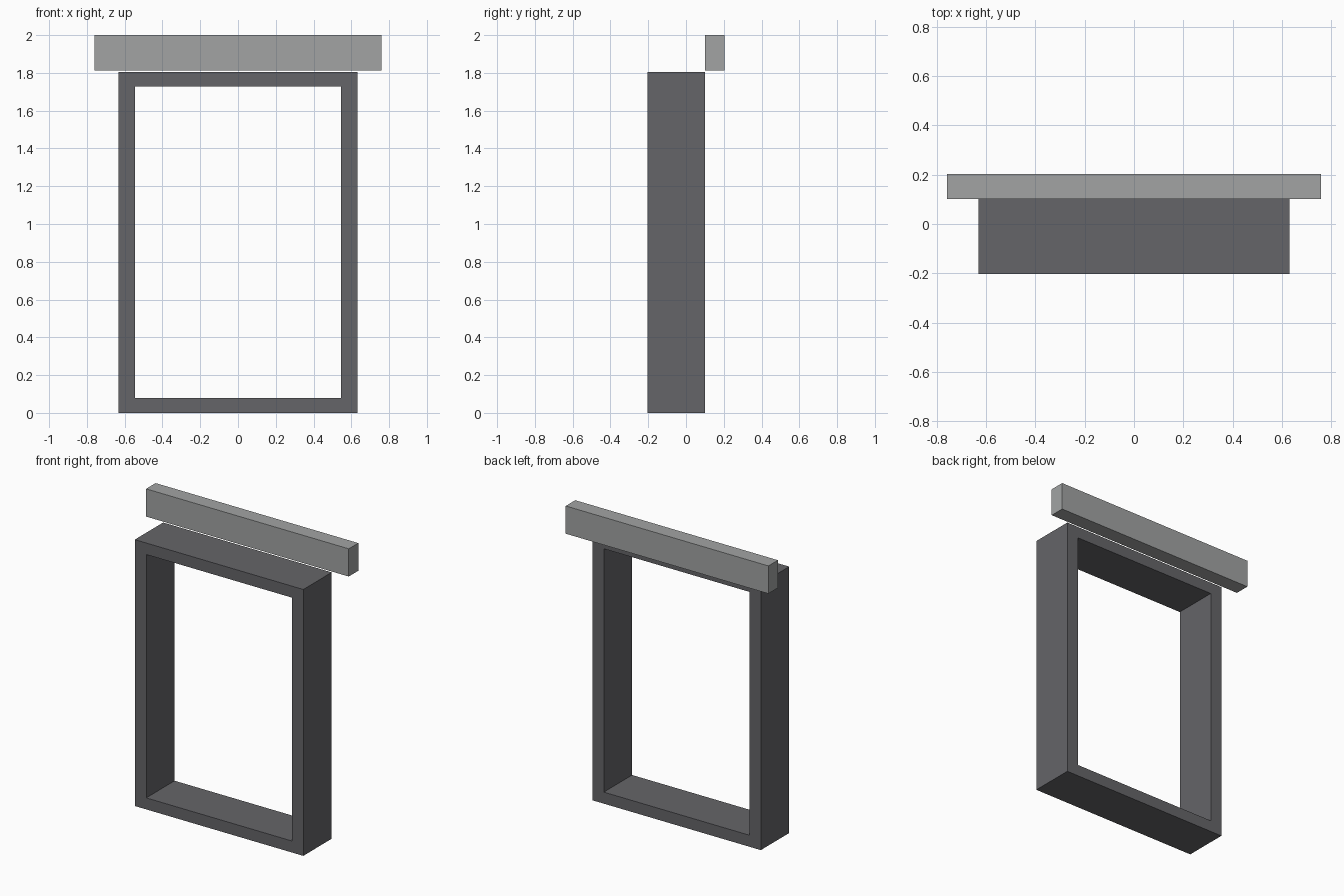
import bpy

if "Cube" in bpy.data.objects:
    bpy.data.objects.remove(bpy.data.objects["Cube"])


def material(name, rgb):
    m = bpy.data.materials.new(name)
    m.diffuse_color = (*rgb, 1)
    m.use_nodes = True
    m.node_tree.nodes["Principled BSDF"].inputs["Base Color"].default_value = m.diffuse_color
    return m


def box(name, lo, hi, mat):
    """Axis-aligned box between two corners."""
    centre = [(a + b) / 2 for a, b in zip(lo, hi)]
    bpy.ops.mesh.primitive_cube_add(size=1, location=centre)
    ob = bpy.context.object
    ob.name = name
    ob.scale = [b - a for a, b in zip(lo, hi)]
    bpy.ops.object.transform_apply(location=False, rotation=False, scale=True)
    ob.data.materials.append(mat)
    return ob


dark = material("dark_frame", (0.13, 0.13, 0.14))
light = material("grey_beam", (0.36, 0.37, 0.37))

OUT, INN = 0.632, 0.546        # outer and inner half widths of the frame
FRONT, BACK = -0.203, 0.101    # frame depth
TOP, RAIL = 1.806, 0.078       # frame height, rail thickness

# Side posts
box("left_post", (-OUT, FRONT, 0), (-INN, BACK, TOP), dark)
box("right_post", (INN, FRONT, 0), (OUT, BACK, TOP), dark)

# Rails between the posts
box("bottom_rail", (-INN, FRONT, 0), (INN, BACK, RAIL), dark)
box("top_rail", (-INN, FRONT, TOP - RAIL), (INN, BACK, TOP), dark)

# Wider beam above and behind the frame
box("header_beam", (-0.76, BACK, 1.812), (0.76, 0.203, 2.0), light)
